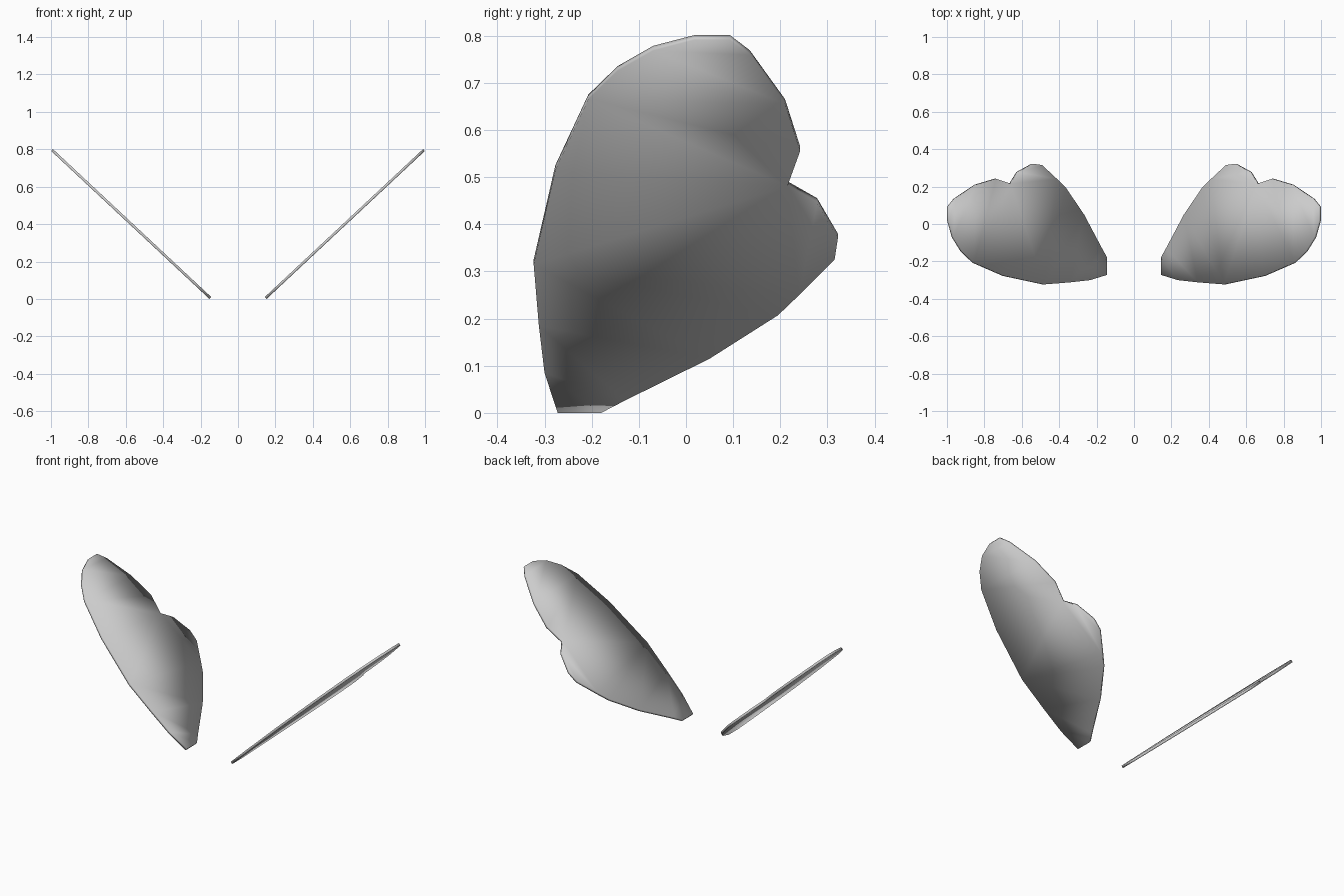
import bpy, bmesh
from mathutils import Vector

if "Cube" in bpy.data.objects:
    bpy.data.objects.remove(bpy.data.objects["Cube"])

# Wing outline as seen from the side (y, z)
OUTLINE = [(-0.272, 0.005), (-0.18, 0.005), (-0.13, 0.031), (0.05, 0.12),
           (0.195, 0.212), (0.24, 0.255), (0.315, 0.33), (0.322, 0.375),
           (0.278, 0.45), (0.215, 0.486), (0.242, 0.56), (0.21, 0.66),
           (0.135, 0.764), (0.093, 0.796), (0.018, 0.796), (-0.07, 0.773),
           (-0.145, 0.73), (-0.207, 0.67), (-0.277, 0.52), (-0.323, 0.32),
           (-0.312, 0.19), (-0.30, 0.09)]
SLOPE = 1.07       # outward run per unit of height
THICKNESS = 0.014


def make_wing(name, side):
    """Thin plate leaning outward to the given side."""
    normal = Vector((-side, 0, SLOPE)).normalized()
    bm = bmesh.new()
    verts = [bm.verts.new(Vector((side * (0.148 + (z - 0.005) * SLOPE), y, z))
                          - normal * THICKNESS / 2) for y, z in OUTLINE]
    face = bm.faces.new(verts)
    # Thicken the plate
    geom = bmesh.ops.extrude_face_region(bm, geom=[face], use_keep_orig=True)["geom"]
    top = [g for g in geom if isinstance(g, bmesh.types.BMVert)]
    bmesh.ops.translate(bm, verts=top, vec=normal * THICKNESS)
    bmesh.ops.triangulate(bm, faces=[f for f in bm.faces if len(f.verts) > 4])
    bmesh.ops.recalc_face_normals(bm, faces=bm.faces)
    # Soft shading rolls over the rim
    for f in bm.faces:
        f.smooth = True
    mesh = bpy.data.meshes.new(name)
    bm.to_mesh(mesh)
    bm.free()
    obj = bpy.data.objects.new(name, mesh)
    bpy.context.collection.objects.link(obj)


# Mirrored pair of wings
for name, side in (("right_wing", 1), ("left_wing", -1)):
    make_wing(name, side)
